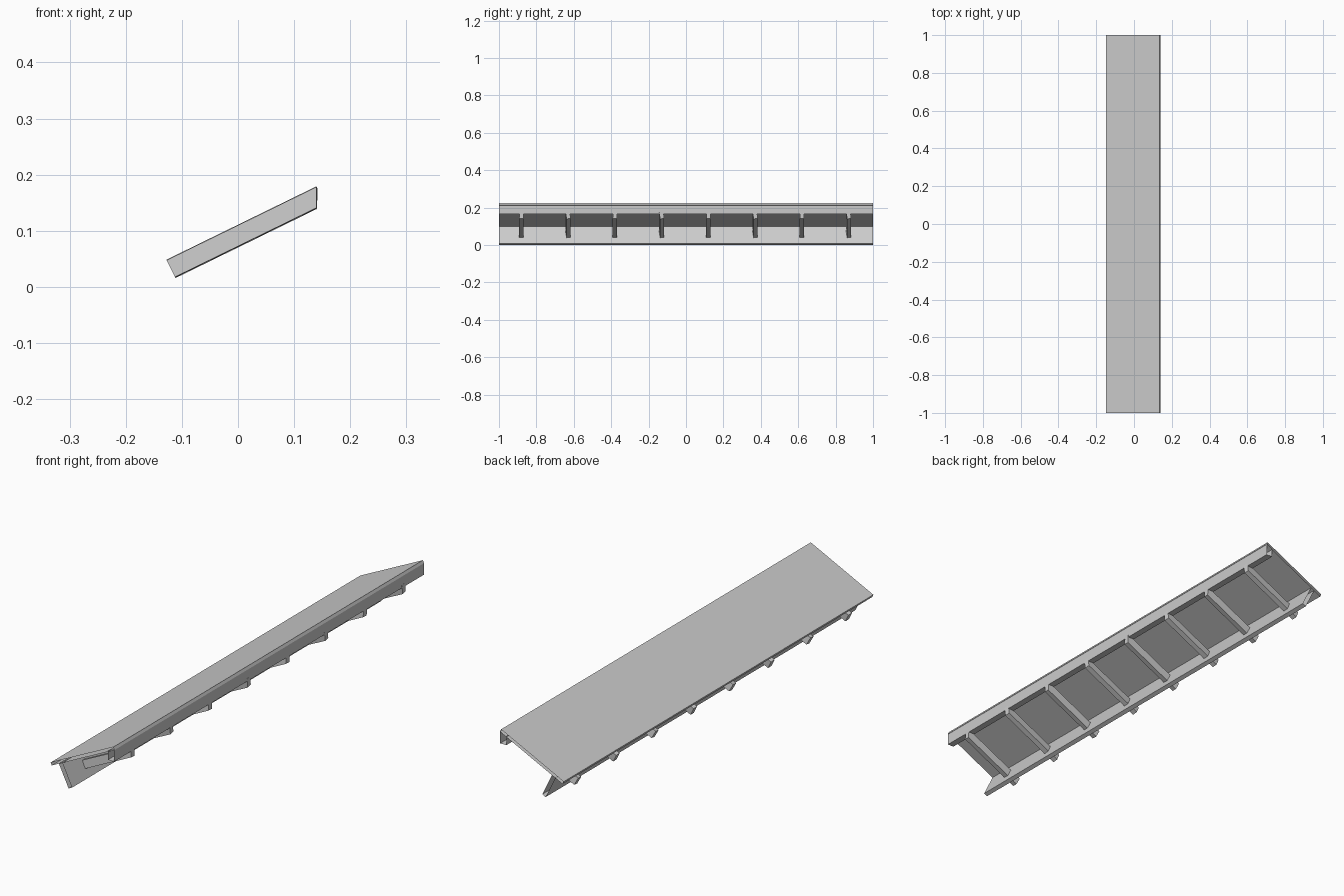
import bpy
import bmesh
from math import radians, cos, sin, atan
from mathutils import Matrix, Vector

cube = bpy.data.objects.get("Cube")
if cube:
    bpy.data.objects.remove(cube)

grey = bpy.data.materials.new("plain_grey")
grey.use_nodes = True
GREY = (0.6, 0.6, 0.6, 1)
grey.diffuse_color = GREY
grey.node_tree.nodes["Principled BSDF"].inputs["Base Color"].default_value = GREY

SLOPE = atan(0.489)
ALONG = Vector((cos(SLOPE), sin(SLOPE)))
DOWN = Vector((sin(SLOPE), -cos(SLOPE)))


def extrude_profile(name, points, y0, y1, caps):
    """Sweep an (x, z) outline along y."""
    bm = bmesh.new()
    rings = [[bm.verts.new((p[0], y, p[1])) for p in points] for y in (y0, y1)]
    n = len(points)
    for i in range(n):
        j = (i + 1) % n
        bm.faces.new((rings[0][i], rings[0][j], rings[1][j], rings[1][i]))
    if caps:
        for ring in rings:
            bm.faces.new(ring)
    bmesh.ops.recalc_face_normals(bm, faces=bm.faces)
    # Open tubes: make sure the walls face outwards
    centre = sum((v.co for v in bm.verts), Vector()) / len(bm.verts)
    face = bm.faces[:][0]
    if face.normal.dot(face.calc_center_median() - centre) < 0:
        bmesh.ops.reverse_faces(bm, faces=bm.faces)
    mesh = bpy.data.meshes.new(name)
    bm.to_mesh(mesh)
    bm.free()
    mesh.materials.append(grey)
    obj = bpy.data.objects.new(name, mesh)
    bpy.context.collection.objects.link(obj)
    return obj


def tilted_box(start, length, depth):
    a = Vector(start)
    b = a + ALONG * length
    return [a, b, b + DOWN * depth, a + DOWN * depth]


# Sloping roof sheet and the board square to its low edge, open at the ends
extrude_profile("roof_panel", tilted_box((-0.147, 0.085), 0.315, 0.012), -1, 1, False)
extrude_profile("low_edge_board", tilted_box((-0.110, 0.091), 0.017, 0.101), -1, 1, False)

# Upright board under the high edge
extrude_profile("high_edge_board",
                [(0.112, 0.165), (0.140, 0.165), (0.140, 0.215), (0.112, 0.202)],
                -1, 1, False)

# Rafters: square cut at the low end, plumb cut at the high end, every other one twisted
TOP, BOTTOM = Vector((-0.127, 0.047)), Vector((-0.112, 0.017))
END_X = 0.1405
outline = [TOP, (END_X, TOP.y + 0.489 * (END_X - TOP.x)),
           (END_X, BOTTOM.y + 0.489 * (END_X - BOTTOM.x)), BOTTOM]
middle = (TOP + BOTTOM) / 2
pivot = Vector((middle.x, 0, middle.y))
axis = Vector((ALONG.x, 0, ALONG.y))
for i in range(8):
    rafter = extrude_profile(f"rafter_{i + 1}", outline, -0.011, 0.011, True)
    twist = Matrix.Rotation(radians(9 if i % 2 else -3), 4, axis)
    move = Matrix.Translation((0, -0.88 + 0.25 * i, 0))
    rafter.data.transform(move @ Matrix.Translation(pivot) @ twist @ Matrix.Translation(-pivot))
